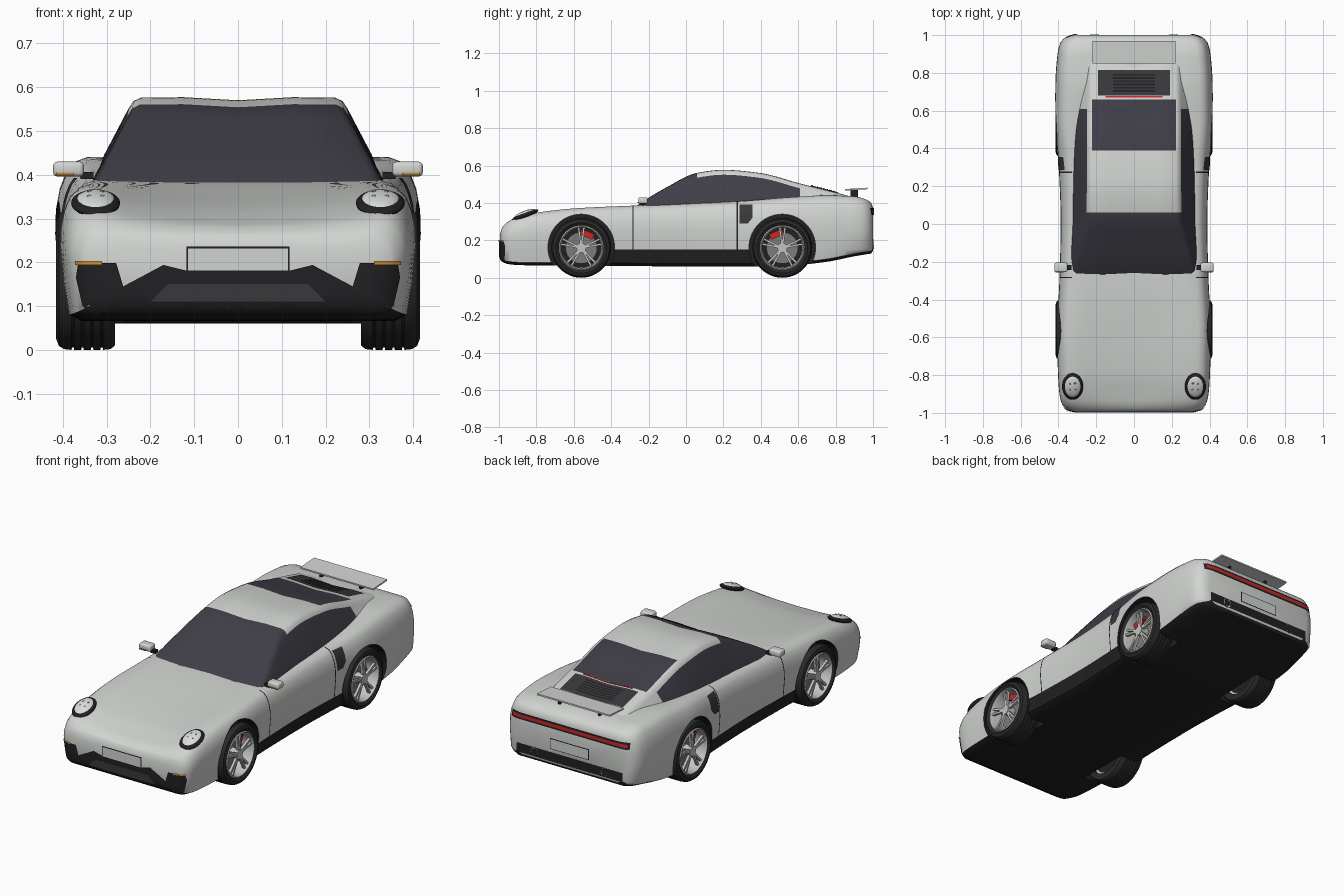
import bpy, bmesh, math
from mathutils import Matrix, Vector
from mathutils.bvhtree import BVHTree

if "Cube" in bpy.data.objects:
    bpy.data.objects.remove(bpy.data.objects["Cube"])


def material(name, r, g, b):
    m = bpy.data.materials.new(name)
    m.use_nodes = True
    m.diffuse_color = (r, g, b, 1)
    m.node_tree.nodes["Principled BSDF"].inputs["Base Color"].default_value = (r, g, b, 1)
    return m


PAINT = material("light_grey_paint", .64, .66, .64)
BLACK = material("black_plastic", .015, .015, .017)
GLASS = material("dark_glass", .05, .047, .062)
TYRE = material("tyre_rubber", .022, .022, .024)
SILVER = material("silver_metal", .55, .55, .54)
STEEL = material("brake_steel", .2, .2, .2)
RED = material("red", .6, .02, .02)
AMBER = material("amber", .62, .28, .03)
LENS = material("lamp_lens", .7, .72, .72)
GREY = material("charcoal", .04, .04, .045)
made = []


def finish(name, bm, *mats, recalc=True):
    if recalc:
        bmesh.ops.recalc_face_normals(bm, faces=bm.faces)
    mesh = bpy.data.meshes.new(name)
    bm.to_mesh(mesh)
    bm.free()
    for m in mats:
        mesh.materials.append(m)
    ob = bpy.data.objects.new(name, mesh)
    bpy.context.scene.collection.objects.link(ob)
    made.append(ob)
    return ob


def curve(keys, y):
    """Smooth values at y from rows of (y, value, ...), without overshoot."""
    k = max(i for i in range(len(keys) - 1) if keys[i][0] <= y or i == 0)
    a, b = keys[k], keys[k + 1]
    step = b[0] - a[0]
    t = (y - a[0]) / step

    def slope(i, c):
        d = [(keys[j + 1][c] - keys[j][c]) / (keys[j + 1][0] - keys[j][0])
             for j in (i - 1, i) if 0 <= j < len(keys) - 1]
        if len(d) == 1:
            return d[0]
        return 0 if d[0] * d[1] <= 0 else 2 * d[0] * d[1] / (d[0] + d[1])

    return [a[c] + (b[c] - a[c]) * t * t * (3 - 2 * t)
            + step * t * (1 - t) * ((1 - t) * slope(k, c) - t * slope(k + 1, c))
            for c in range(1, len(a))]


def loft(name, keys, extra, profile, rule, *mats):
    """Skin mirrored half sections along y; rule(row, y) picks the material."""
    ys = {round(k[0], 3) for k in keys} | set(extra)
    ys |= {i / 50 for i in range(-50, 51) if keys[0][0] < i / 50 < keys[-1][0]}
    ys = sorted(ys)
    bm = bmesh.new()
    rings = []
    for y in ys:
        half = profile(*curve(keys, y))
        full = half + [(-x, z) for x, z in half[-2:0:-1]]
        rings.append([bm.verts.new((x, y, z)) for x, z in full])
    n, rows = len(rings[0]), len(rings[0]) // 2
    for i in range(len(ys) - 1):
        for j in range(n):
            k = (j + 1) % n
            f = bm.faces.new((rings[i][j], rings[i][k], rings[i + 1][k], rings[i + 1][j]))
            row = j if j < rows else n - 1 - j
            f.material_index = rule(row, (ys[i] + ys[i + 1]) / 2)
    bm.faces.new(rings[0])
    bm.faces.new(rings[-1])
    return finish(name, bm, *mats)


# Lower body: y, half width, bottom, shoulder height, centre height
BODY = [(-.995, .31, .11, .235, .235), (-.985, .35, .09, .265, .262),
        (-.96, .378, .075, .295, .28), (-.9, .395, .068, .325, .297),
        (-.8, .402, .066, .348, .322), (-.58, .408, .065, .372, .352),
        (-.3, .395, .063, .385, .38), (0, .388, .06, .395, .39),
        (.3, .398, .06, .41, .4), (.55, .418, .065, .43, .42),
        (.75, .416, .085, .44, .445), (.9, .405, .115, .435, .435),
        (.96, .39, .125, .42, .42), (.99, .36, .13, .4, .4), (1, .33, .145, .375, .375)]
DOOR_GAPS = ((-.287, -.281), (.271, .277))


def body_section(w, zb, zs, zc):
    sill = max(.15, zb + .03)
    side = [(1, .4), (.995, .6), (.975, .76), (.94, .89), (.895, .965), (.83, 1)]
    return ([(0, zb), (w * .5, zb), (w * .88, zb), (w * .95, zb + .015), (w * .98, sill)]
            + [(w * x, sill + (zs - sill) * t) for x, t in side]
            + [(w * x, zs + (zc - zs) * t) for x, t in ((.65, .4), (.35, .85), (0, 1))])


def body_rule(row, y):
    gap = any(a < y < b for a, b in DOOR_GAPS) and 3 < row < 10
    return int(row < 3 or gap or (row == 3 and -.42 < y < .4))


body = loft("body", BODY, [v for g in DOOR_GAPS for v in g], body_section, body_rule, PAINT, BLACK)

# Wheel arches
AXLES = {"front": -.56, "rear": .515}
bm = bmesh.new()
for y in AXLES.values():
    for s in (-1, 1):
        bmesh.ops.create_cone(bm, cap_ends=True, segments=56, radius1=.178, radius2=.178, depth=.3,
                              matrix=Matrix.Translation((s * .41, y, .162)) @ Matrix.Rotation(math.pi / 2, 4, 'Y'))
for f in bm.faces:
    f.material_index = 1
cutter = finish("arch_cutter", bm, PAINT, BLACK)
cutter.hide_render = True
mod = body.modifiers.new("arches", 'BOOLEAN')
mod.operation, mod.object = 'DIFFERENCE', cutter
bpy.context.view_layer.objects.active = body
bpy.ops.object.modifier_apply(modifier=mod.name)
made.remove(cutter)
bpy.data.objects.remove(cutter)

# Cabin: y, roof height, roof edge half width
CABIN = [(-.275, .375, .335), (-.26, .387, .333), (-.1, .485, .29), (.06, .56, .252),
         (.2, .576, .25), (.39, .56, .25), (.61, .503, .25), (.82, .45, .25), (.92, .42, .25)]


def cabin_section(h, xc):
    top = h - .025
    return [(0, .33), (.345, .34), ((.345 + xc) / 2 + .008, (.34 + top) / 2), (xc, top),
            (xc - .011, h - .008), (xc - .028, h), (xc * .5, h + .001), (0, h - .006)]


def cabin_rule(row, y):
    return int((row < 3 and y < .61) or y < .06 or (row > 4 and .39 < y < .66))


cabin = loft("cabin", CABIN, (.66,), cabin_section, cabin_rule, PAINT, GLASS)

# Thin plates laid onto the shell
shells = []
for ob in (body, cabin):
    bm = bmesh.new()
    bm.from_mesh(ob.data)
    shells.append(BVHTree.FromBMesh(bm))
    bm.free()


def plate(name, outline, axis, side, mat, lift=.004):
    """Lay a flat outline onto the shell, looking along the axis from one side."""
    out = Vector((0, 0, 0))
    out[axis] = side
    u, v = [i for i in range(3) if i != axis]
    bm = bmesh.new()
    verts = []
    for p in outline:
        co = out * 2
        co[u], co[v] = p
        verts.append(bm.verts.new(co))
    face = bm.faces.new(verts)
    face.normal_update()
    if face.normal.dot(out) < 0:
        face.normal_flip()
    bmesh.ops.triangulate(bm, faces=bm.faces[:])
    for a in (u, v):
        no = Vector((0, 0, 0))
        no[a] = 1
        low, high = min(w.co[a] for w in bm.verts), max(w.co[a] for w in bm.verts)
        for k in range(math.ceil(low * 45), math.floor(high * 45) + 1):
            bmesh.ops.bisect_plane(bm, geom=bm.verts[:] + bm.edges[:] + bm.faces[:],
                                   plane_co=no * (k / 45), plane_no=no)
    for w in bm.verts:
        hits = [h for h in (s.ray_cast(w.co, -out) for s in shells) if h[0]]
        hit = min(hits, key=lambda h: h[3]) if hits else shells[0].find_nearest(w.co - out * 1.03)
        w.co = hit[0] + out * lift
    return finish(name, bm, mat, recalc=False)


def rect(x0, x1, z0, z1):
    return [(x0, z0), (x1, z0), (x1, z1), (x0, z1)]


def both(half):
    return half + [(-x, z) for x, z in reversed(half)]


# Nose details
plate("front_bumper_insert", both([(.01, .18), (.115, .18), (.17, .194), (.262, .145), (.278, .198), (.365, .198),
                                   (.37, .165), (.355, .1), (.33, .08), (.01, .08)]), 1, -1, BLACK)
plate("front_grille", both([(.01, .15), (.16, .15), (.2, .11), (.01, .11)]), 1, -1, GREY, .006)
plate("front_plate_frame", rect(-.118, .118, .177, .236), 1, -1, BLACK, .006)
plate("front_plate", rect(-.114, .114, .181, .232), 1, -1, PAINT, .008)
# Tail details
plate("tail_lamp_trim", rect(-.355, .355, .335, .372), 1, 1, BLACK)
plate("tail_lamp", rect(-.345, .345, .345, .362), 1, 1, RED, .006)
plate("rear_bumper_insert", rect(-.32, .32, .155, .205), 1, 1, BLACK)
plate("rear_plate_frame", rect(-.118, .118, .222, .281), 1, 1, BLACK)
plate("rear_plate", rect(-.114, .114, .226, .277), 1, 1, PAINT, .006)
# Engine cover
plate("engine_grille", rect(-.19, .19, .68, .815), 2, 1, GREY)
for i in range(6):
    y = .7 + i * .017
    plate("louvre", rect(-.11, .11, y, y + .009), 2, 1, BLACK, .007)
plate("high_brake_lamp", rect(-.15, .15, .669, .678), 2, 1, RED, .007)


def add_box(bm, size, matrix):
    bmesh.ops.create_cube(bm, size=1, matrix=matrix @ Matrix.Diagonal((*size, 1)))


def box(name, loc, size, mat, tilt=0, bevel=0):
    bm = bmesh.new()
    add_box(bm, size, Matrix.Translation(loc) @ Matrix.Rotation(tilt, 4, 'X'))
    if bevel:
        bmesh.ops.bevel(bm, geom=bm.edges[:], offset=bevel, segments=3, profile=.5, affect='EDGES')
    return finish(name, bm, mat)


def dome(name, loc, radii, mat, tilt):
    bm = bmesh.new()
    bmesh.ops.create_uvsphere(bm, u_segments=32, v_segments=16, radius=1, matrix=Matrix.Translation(loc)
                              @ Matrix.Rotation(tilt, 4, 'X') @ Matrix.Diagonal((*radii, 1)))
    return finish(name, bm, mat)


def lathe(name, profile, centre, s, mat, axis=0):
    """Spin a closed (radius, depth) profile; depth runs inward from the centre."""
    line = Vector((0, 0, 0))
    line[axis] = s
    bm = bmesh.new()
    vs = [bm.verts.new(Vector(centre) - line * d + Vector((0, 0, r))) for r, d in profile]
    es = [bm.edges.new((vs[i], vs[i - 1])) for i in range(len(vs))]
    bmesh.ops.spin(bm, geom=vs + es, cent=centre, axis=line, angle=math.tau, steps=48)
    bmesh.ops.remove_doubles(bm, verts=bm.verts, dist=.0002)
    return finish(name, bm, mat)


def disc(radius, front, back):
    return [(0, front), (radius, front), (radius, back), (0, back)]


# Rear wing
box("rear_wing", (0, .91, .474), (.44, .12, .008), PAINT, tilt=.06)
tread = [(r, .035 + i * .022 + d) for i in range(4)
         for r, d in ((.16, 0), (.154, .001), (.154, .005), (.16, .006))]

for s, hand in ((1, "left"), (-1, "right")):
    plate(hand + "_side_vent", [(.285, .392), (.355, .392), (.355, .32), (.33, .29), (.285, .29)], 0, s, GREY)
    plate(hand + "_marker_lamp", rect(min(s * .31, s * .372), max(s * .31, s * .372), .194, .203), 1, -1, AMBER, .008)
    box(hand + "_wing_strut", (s * .12, .9, .45), (.012, .04, .045), BLACK)
    lathe(hand + "_exhaust", [(.024, 0), (.018, 0), (.018, .04), (.024, .04)], (s * .21, 1.004, .18), 1, SILVER, 1)
    # Headlamps
    x, y = s * .325, -.86
    z = shells[0].ray_cast(Vector((x, y, 2)), Vector((0, 0, -1)))[0].z
    dome(hand + "_headlamp_rim", (x, y, z), (.056, .075, .017), BLACK, .36)
    dome(hand + "_headlamp", (x, y, z + .003), (.046, .063, .02), LENS, .36)
    for dx in (-.014, .014):
        for dy in (-.015, .015):
            dome("lamp_spot", (x + dx, y + dy, z + .022 + dy * .37), (.006, .006, .002), STEEL, .36)
    # Mirrors
    box(hand + "_mirror", (s * .387, -.23, .413), (.07, .05, .034), PAINT, bevel=.01)
    box(hand + "_mirror_stalk", (s * .345, -.23, .398), (.03, .025, .016), BLACK)
    box(hand + "_mirror_lamp", (s * .395, -.255, .402), (.042, .006, .006), AMBER)
    # Wheels
    for end, y in AXLES.items():
        c = (s * .415, y, .16)
        tag = end + "_" + hand
        lathe(tag + "_tyre", [(.118, .012), (.135, 0), (.151, .006), (.158, .018)] + tread
              + [(.158, .124), (.15, .134), (.118, .134)], c, s, TYRE)
        lathe(tag + "_rim", [(.12, .008), (.114, .004), (.107, .02), (.105, .12), (.12, .12)], c, s, SILVER)
        lathe(tag + "_hub", disc(.026, .012, .06), c, s, SILVER)
        lathe(tag + "_brake_disc", disc(.085, .058, .066), c, s, STEEL)
        lathe(tag + "_inner_panel", disc(.106, .1, .11), c, s, BLACK)
        bm = bmesh.new()
        for i in range(5):
            for k in (-1, 1):
                turn = Matrix.Rotation(math.tau * i / 5 + k * .13, 4, 'X')
                add_box(bm, (.014, .011, .092), Matrix.Translation(c) @ turn @ Matrix.Translation((-s * .022, 0, .064)))
        finish(tag + "_spokes", bm, SILVER)
        lean = Matrix.Rotation(-.4 if end == "front" else .4, 4, 'X')
        bm = bmesh.new()
        add_box(bm, (.03, .075, .032), Matrix.Translation(c) @ lean @ Matrix.Translation((-s * .055, 0, .079)))
        finish(tag + "_caliper", bm, RED)

# Smooth shading with sharp edges kept
bpy.ops.object.select_all(action='DESELECT')
for ob in made:
    ob.select_set(True)
bpy.context.view_layer.objects.active = body
bpy.ops.object.shade_smooth_by_angle(angle=math.radians(38))
